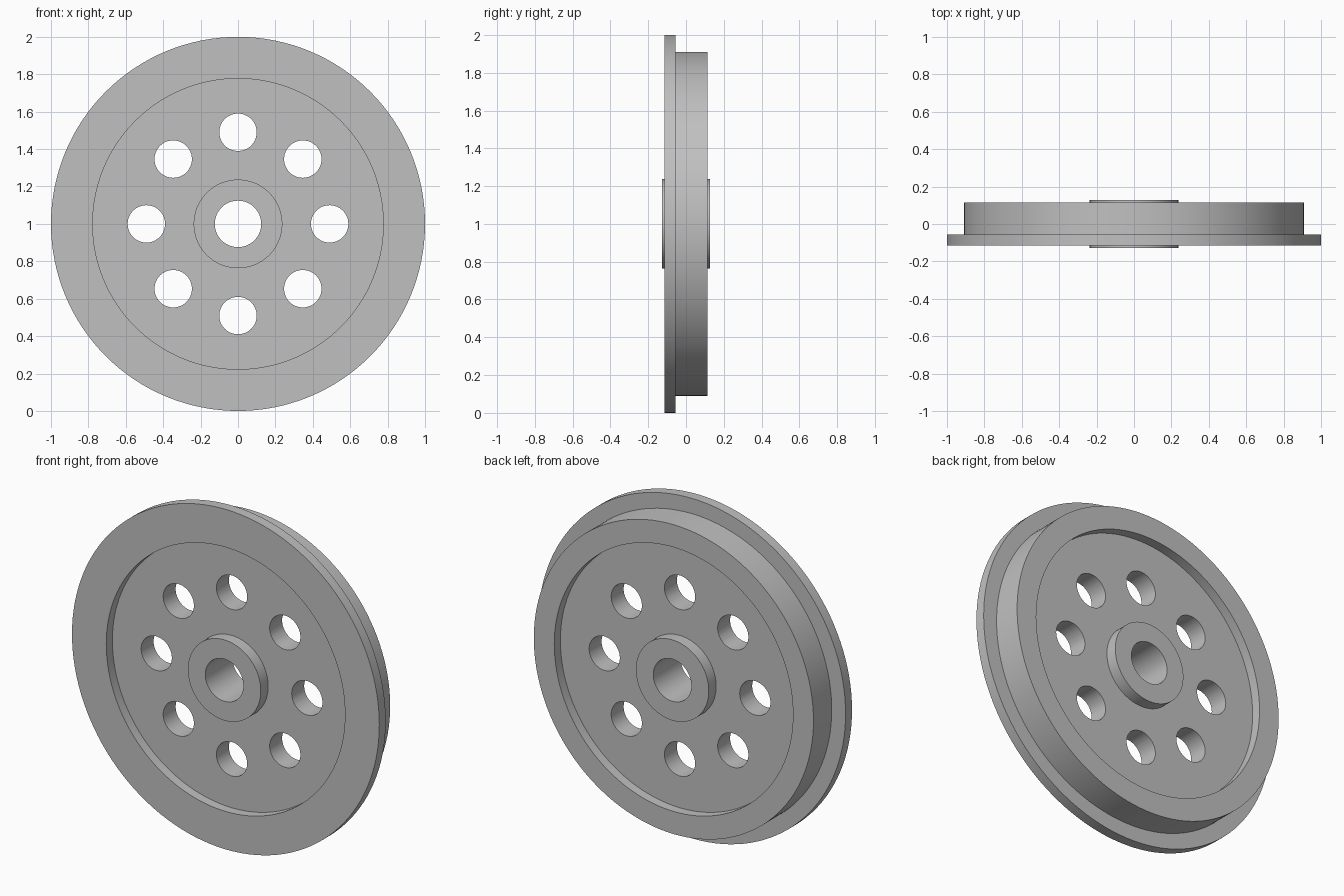
import bpy
import bmesh
from math import cos, sin, pi, radians
from mathutils import Matrix

cube = bpy.data.objects.get("Cube")
if cube:
    bpy.data.objects.remove(cube, do_unlink=True)

SEGMENTS = 128
AXLE_Z = 1.0

# Wheel proportions
FLANGE_R, TREAD_R, RECESS_R = 1.0, 0.91, 0.777
HUB_R, BORE_R = 0.237, 0.124
HUB_Y, RIM_Y, WEB_Y, FLANGE_BACK = 0.127, 0.115, 0.058, -0.055
HOLE_R, HOLE_CIRCLE, HOLE_COUNT = 0.1, 0.49, 8

steel = bpy.data.materials.new("plain grey")
steel.use_nodes = True
grey = (0.53, 0.53, 0.53, 1.0)
steel.diffuse_color = grey
steel.node_tree.nodes["Principled BSDF"].inputs["Base Color"].default_value = grey


def add_object(name, bm):
    bmesh.ops.recalc_face_normals(bm, faces=bm.faces)
    mesh = bpy.data.meshes.new(name)
    bm.to_mesh(mesh)
    bm.free()
    mesh.materials.append(steel)
    obj = bpy.data.objects.new(name, mesh)
    bpy.context.collection.objects.link(obj)
    return obj


def lathe(name, profile):
    """Turn a closed (radius, y) outline around the axle."""
    bm = bmesh.new()
    rings = []
    for i in range(SEGMENTS):
        a = 2 * pi * i / SEGMENTS
        rings.append([bm.verts.new((r * cos(a), y, AXLE_Z + r * sin(a)))
                      for r, y in profile])
    count = len(profile)
    for i, ring in enumerate(rings):
        after = rings[(i + 1) % SEGMENTS]
        for j in range(count):
            k = (j + 1) % count
            bm.faces.new((ring[j], ring[k], after[k], after[j]))
    return add_object(name, bm)


# Flange, tread, recessed web and bored hub in one turned section
wheel = lathe("flanged_wheel", [
    (BORE_R, -HUB_Y), (HUB_R, -HUB_Y), (HUB_R, -WEB_Y),
    (RECESS_R, -WEB_Y), (RECESS_R, -RIM_Y), (FLANGE_R, -RIM_Y),
    (FLANGE_R, FLANGE_BACK), (TREAD_R, FLANGE_BACK), (TREAD_R, RIM_Y),
    (RECESS_R, RIM_Y), (RECESS_R, WEB_Y), (HUB_R, WEB_Y),
    (HUB_R, HUB_Y), (BORE_R, HUB_Y),
])

# Ring of round holes through the web
bm = bmesh.new()
for i in range(HOLE_COUNT):
    a = 2 * pi * i / HOLE_COUNT
    place = Matrix.Translation((HOLE_CIRCLE * cos(a), 0, AXLE_Z + HOLE_CIRCLE * sin(a)))
    bmesh.ops.create_cone(bm, cap_ends=True, segments=48, radius1=HOLE_R,
                          radius2=HOLE_R, depth=0.4,
                          matrix=place @ Matrix.Rotation(pi / 2, 4, "X"))
cutter = add_object("hole_cutter", bm)
cutter.hide_render = True

cut = wheel.modifiers.new("web holes", "BOOLEAN")
cut.operation = "DIFFERENCE"
cut.solver = "EXACT"
cut.object = cutter

bpy.ops.object.select_all(action="DESELECT")
wheel.select_set(True)
bpy.context.view_layer.objects.active = wheel
bpy.ops.object.modifier_apply(modifier=cut.name)
bpy.data.objects.remove(cutter, do_unlink=True)

# Smooth round walls, crisp rims
bpy.ops.object.shade_smooth_by_angle(angle=radians(30))
